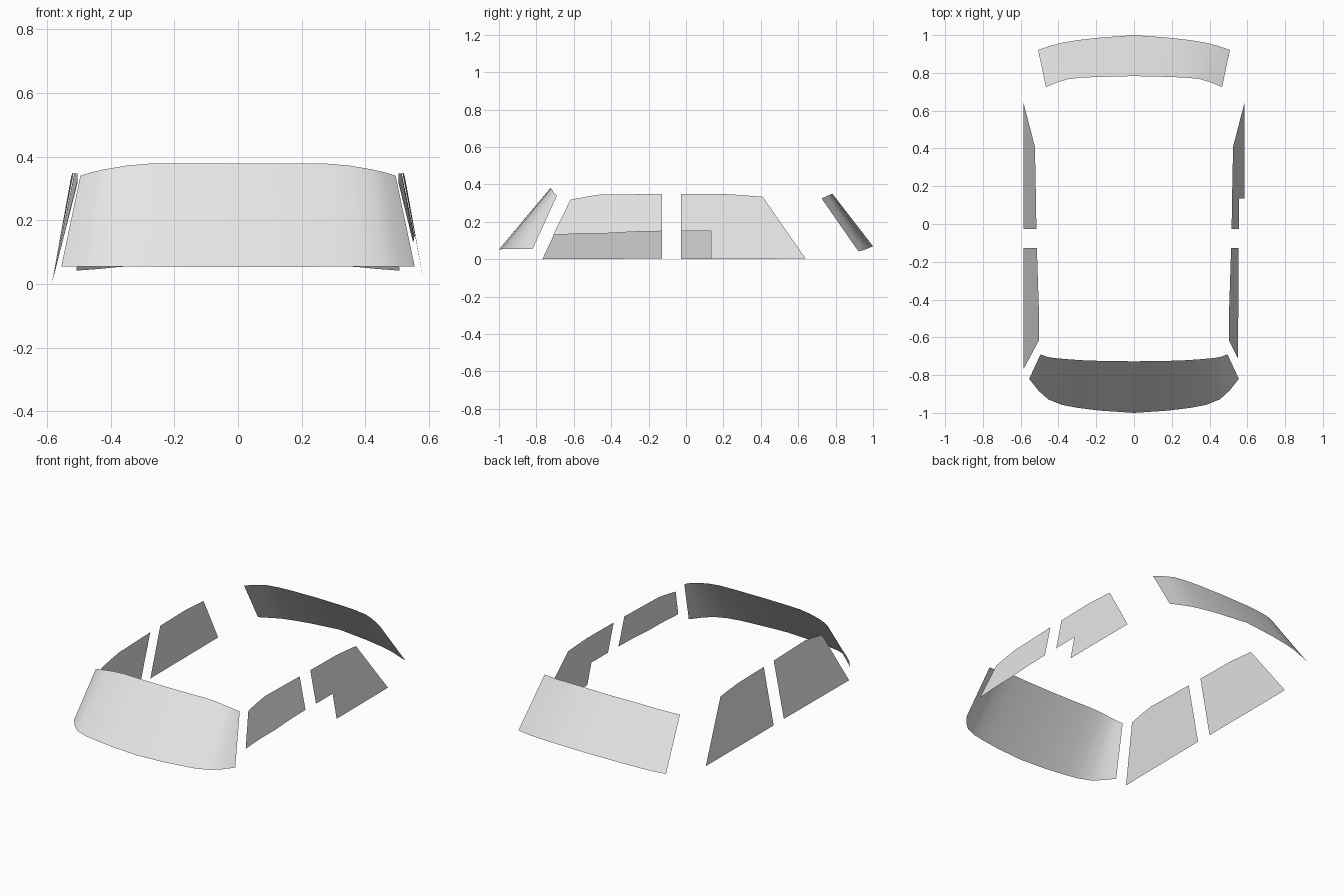
import bpy
import bmesh

cube = bpy.data.objects.get("Cube")
if cube:
    bpy.data.objects.remove(cube, do_unlink=True)

glass = bpy.data.materials.new("light grey glass")
glass.use_nodes = True
glass.diffuse_color = (0.8, 0.8, 0.8, 1)
glass.node_tree.nodes["Principled BSDF"].inputs["Base Color"].default_value = (0.8, 0.8, 0.8, 1)


def add_sheet(name, faces, smooth=False):
    """Make a thin sheet from faces given as lists of points."""
    bm = bmesh.new()
    for points in faces:
        bm.faces.new([bm.verts.new(p) for p in points])
    bmesh.ops.remove_doubles(bm, verts=bm.verts, dist=0.0005)
    mesh = bpy.data.meshes.new(name)
    bm.to_mesh(mesh)
    bm.free()
    mesh.materials.append(glass)
    obj = bpy.data.objects.new(name, mesh)
    bpy.context.collection.objects.link(obj)
    if smooth:
        mesh.shade_smooth()
    return obj


def curved_screen(name, lower, upper):
    """Loft between two half edges (centre to model left), then mirror."""
    faces = [(lower[i], lower[i + 1], upper[i + 1], upper[i])
             for i in range(len(lower) - 1)]
    if lower[0][1] > 0:
        faces = [f[::-1] for f in faces]
    obj = add_sheet(name, faces, smooth=True)
    obj.modifiers.new("mirror", 'MIRROR').use_clip = True


def side_pane(name, side, outline):
    """Side glass from a (y, z) outline, leaning inwards towards the roof."""
    points = [(side * (0.585 - z * (0.195 - 0.06 * y + 0.06 * y * y)), y, z)
              for y, z in outline]
    add_sheet(name, [points if side > 0 else points[::-1]])


# Front and rear screens
curved_screen(
    "windscreen",
    [(0, -1, .053), (.18, -.988, .053), (.3, -.973, .055), (.38, -.958, .055),
     (.455, -.928, .055), (.505, -.883, .055), (.555, -.82, .055)],
    [(0, -.727, .378), (.17, -.725, .378), (.28, -.721, .378), (.35, -.716, .372),
     (.42, -.71, .36), (.46, -.703, .351), (.495, -.69, .34)])
curved_screen(
    "rear_screen",
    [(0, 1, .07), (.2, .985, .063), (.3, .973, .058), (.38, .96, .053),
     (.44, .944, .047), (.508, .922, .042)],
    [(0, .783, .35), (.18, .779, .35), (.27, .775, .348), (.345, .768, .344),
     (.4, .752, .337), (.466, .725, .325)])

# Shared upper edges of the door glass, front to back
front_top = [(-.618, .318), (-.53, .335), (-.452, .347), (-.128, .348)]
rear_top = [(-.027, .348), (.23, .348), (.41, .334), (.64, .003)]

# Right side: full panes
side_pane("right_front_window", -1,
          [(-.768, 0), (-.128, .004)] + front_top[::-1])
side_pane("right_rear_window", -1,
          [(-.027, .002)] + rear_top[::-1])

# Left side: panes with the lower part cut away
side_pane("left_front_window", 1,
          [(-.71, .13), (-.54, .138), (-.435, .138), (-.275, .147), (-.128, .15)]
          + front_top[::-1])
side_pane("left_rear_window", 1,
          [(-.027, .15), (.135, .15), (.135, .002)] + rear_top[::-1])
